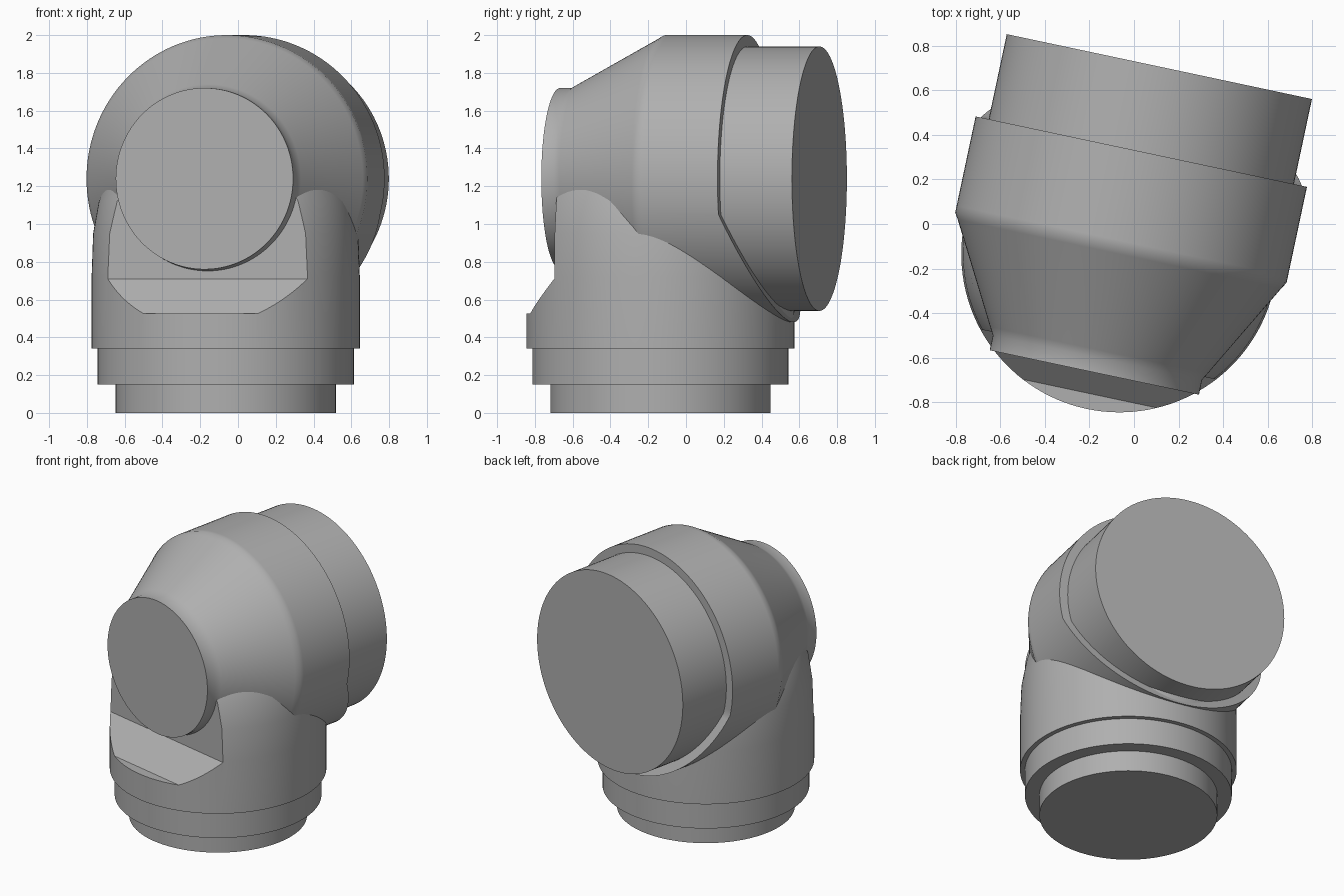
import bpy, bmesh, math
from mathutils import Matrix

cube = bpy.data.objects.get("Cube")
if cube:
    bpy.data.objects.remove(cube, do_unlink=True)

AXIS_Z = 1.24       # height of the horizontal barrel axis
PLACE = Matrix.Translation((-0.065, -0.135, 0)) @ Matrix.Rotation(math.radians(-12), 4, 'Z')
BARREL = PLACE @ Matrix.Translation((0, 0, AXIS_Z)) @ Matrix.Rotation(math.radians(-90), 4, 'X')

grey = bpy.data.materials.new("plain grey")
grey.use_nodes = True
color = (0.43, 0.43, 0.43, 1)
grey.diffuse_color = color
grey.node_tree.nodes["Principled BSDF"].inputs["Base Color"].default_value = color


def make(name, bm, matrix):
    bmesh.ops.recalc_face_normals(bm, faces=bm.faces[:])
    mesh = bpy.data.meshes.new(name)
    bm.to_mesh(mesh)
    bm.free()
    mesh.transform(matrix)
    mesh.materials.append(grey)
    ob = bpy.data.objects.new(name, mesh)
    bpy.context.collection.objects.link(ob)
    return ob


def lathe(name, profile, matrix, segs=128):
    """Closed solid turned from (radius, height) points."""
    bm = bmesh.new()
    rings = [[bm.verts.new((r * math.cos(a), r * math.sin(a), h))
              for a in (math.tau * i / segs for i in range(segs))] for r, h in profile]
    for low, high in zip(rings, rings[1:]):
        for i in range(segs):
            j = (i + 1) % segs
            bm.faces.new((low[i], low[j], high[j], high[i]))
    bm.faces.new(rings[0][::-1])
    bm.faces.new(rings[-1])
    return make(name, bm, matrix)


def prism(name, outline):
    """Cutter with a (depth, height) outline, extruded sideways."""
    bm = bmesh.new()
    face = bm.faces.new([bm.verts.new((-1, y, z)) for y, z in outline])
    ext = bmesh.ops.extrude_face_region(bm, geom=[face])
    verts = [v for v in ext["geom"] if isinstance(v, bmesh.types.BMVert)]
    bmesh.ops.translate(bm, verts=verts, vec=(2, 0, 0))
    ob = make(name, bm, PLACE)
    ob.hide_render = True
    return ob


def activate(ob):
    bpy.ops.object.select_all(action='DESELECT')
    ob.select_set(True)
    bpy.context.view_layer.objects.active = ob


def cut(ob, cutter):
    activate(ob)
    mod = ob.modifiers.new("cut", 'BOOLEAN')
    mod.operation = 'DIFFERENCE'
    mod.solver = 'EXACT'
    mod.object = cutter
    bpy.ops.object.modifier_apply(modifier=mod.name)
    bpy.data.objects.remove(cutter, do_unlink=True)


# Upright body: stepped foot, straight wall, softly narrowing shoulder
body = lathe("upright_body", [(0.583, 0), (0.583, 0.15), (0.678, 0.15), (0.678, 0.34),
                              (0.71, 0.34), (0.71, 0.72), (0.702, 0.95),
                              (0.672, 1.12), (0.64, 1.2)], PLACE)
# Flat front with a sloping ledge beneath the nozzle
cut(body, prism("ledge_cutter", [(-0.46, 1.5), (-0.46, 0.71), (-0.64, 0.525),
                                 (-1, 0.525), (-1, 1.5)]))

# Barrel with conical nose
barrel = lathe("barrel", [(0.48, -0.543), (0.48, -0.475), (0.5, -0.44),
                          (0.742, 0), (0.76, 0.03), (0.76, 0.06), (0.76, 0.9)], BARREL)
# Back rim: upright above, raked backwards below
cut(barrel, prism("rim_cutter", [(0.47, 2.2), (0.47, 1.05), (0.764, 0.38),
                                 (1.2, 0.38), (1.2, 2.2)]))

# Plain rear cylinder
rear = lathe("rear_cylinder", [(0.70, 0.2), (0.70, 0.86)], BARREL)

for ob in (body, barrel, rear):
    activate(ob)
    bpy.ops.object.shade_smooth_by_angle(angle=math.radians(35))
